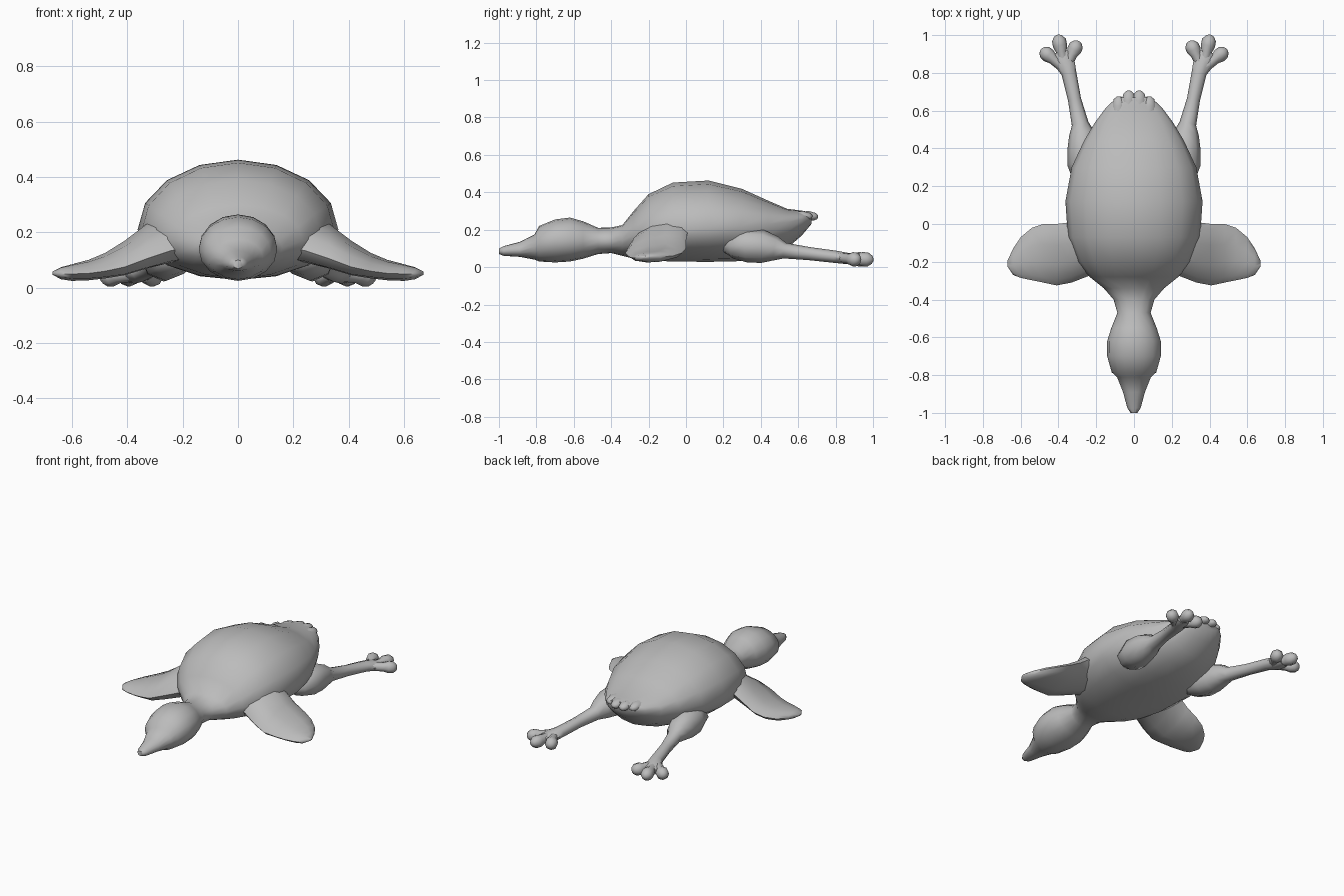
import bpy
import bmesh
from math import cos, sin, pi, radians
from mathutils import Vector

if "Cube" in bpy.data.objects:
    bpy.data.objects.remove(bpy.data.objects["Cube"])

grey = bpy.data.materials.new("plain grey")
grey.use_nodes = True
colour = (0.5, 0.5, 0.5, 1)
grey.diffuse_color = colour
grey.node_tree.nodes["Principled BSDF"].inputs["Base Color"].default_value = colour


def skin(name, rings, mirrored=False):
    """Bridge equal rings of points into a closed, smooth skin."""
    bm = bmesh.new()
    loops = [[bm.verts.new(p) for p in ring] for ring in rings]
    n = len(loops[0])
    for a, b in zip(loops, loops[1:]):
        for i in range(n):
            bm.faces.new((a[i], a[(i + 1) % n], b[(i + 1) % n], b[i]))
    bm.faces.new(loops[0])
    bm.faces.new(loops[-1])
    if mirrored:
        copy = bmesh.ops.duplicate(bm, geom=bm.verts[:] + bm.edges[:] + bm.faces[:])["geom"]
        for v in copy:
            if isinstance(v, bmesh.types.BMVert):
                v.co.x *= -1
    bmesh.ops.recalc_face_normals(bm, faces=bm.faces[:])
    mesh = bpy.data.meshes.new(name)
    bm.to_mesh(mesh)
    bm.free()
    mesh.materials.append(grey)
    obj = bpy.data.objects.new(name, mesh)
    bpy.context.scene.collection.objects.link(obj)
    bpy.ops.object.select_all(action="DESELECT")
    obj.select_set(True)
    bpy.context.view_layer.objects.active = obj
    bpy.ops.object.shade_smooth_by_angle(angle=radians(60))
    return obj


def body_ring(y, half, low, mid, high, sides=16):
    """Upright egg-shaped section with its widest point at height mid."""
    ring = []
    for i in range(sides):
        a = 2 * pi * i / sides
        c, s = cos(a), sin(a)
        rise = high - mid if s > 0 else mid - low
        ring.append((half * c, y, mid + rise * s))
    return ring


def tube(name, stations, sides=8, mirrored=True):
    """Round limb through (x, y, z, width radius, height radius) stations."""
    points = [Vector(s[:3]) for s in stations]
    rings = []
    for i, s in enumerate(stations):
        ahead = points[min(i + 1, len(points) - 1)] - points[max(i - 1, 0)]
        side = ahead.cross(Vector((0, 0, 1))).normalized()
        up = side.cross(ahead).normalized()
        rings.append([points[i] + side * s[3] * cos(2 * pi * k / sides)
                      + up * s[4] * sin(2 * pi * k / sides) for k in range(sides)])
    return skin(name, rings, mirrored)


# Beak, head, neck and body in one skin: y, half width, bottom, middle, top
skin("body_and_head", [body_ring(*r) for r in (
    (-1.0, .018, .07, .085, .1), (-.975, .035, .06, .085, .112),
    (-.89, .058, .055, .09, .135), (-.81, .09, .04, .11, .175),
    (-.785, .118, .03, .13, .22), (-.7, .142, .025, .14, .255),
    (-.62, .142, .03, .14, .265), (-.55, .12, .045, .14, .245),
    (-.47, .088, .07, .14, .21), (-.4, .108, .075, .14, .212),
    (-.34, .16, .06, .145, .225), (-.28, .235, .045, .17, .3),
    (-.2, .3, .035, .19, .39), (-.07, .35, .03, .2, .452),
    (.12, .363, .028, .21, .463), (.3, .33, .032, .22, .418),
    (.44, .265, .06, .23, .355), (.54, .205, .1, .24, .312),
    (.62, .145, .17, .255, .302), (.67, .09, .23, .265, .292))])

# Scalloped tail feathers
for i, (x, y) in enumerate(((-.08, .625), (-.028, .655), (.028, .655), (.08, .625))):
    tube("tail_feather_%d" % (i + 1), [
        (x, y - .09, .27, .03, .02), (x, y, .275, .036, .025),
        (x, y + .035, .27, .028, .02), (x, y + .05, .268, .012, .01)], 8, False)


# Wings: x, front y, front z, back y, back z, thickness
def wing_ring(x, y0, z0, y1, z1, thick, sides=10):
    ring = []
    for i in range(sides):
        a = 2 * pi * i / sides
        t = .5 - .5 * cos(a)
        ring.append((x, y0 + (y1 - y0) * t, z0 + (z1 - z0) * t + thick * sin(a)))
    return ring


skin("wings", [wing_ring(*r) for r in (
    (.14, -.26, .15, .06, .24, .08), (.24, -.275, .135, .04, .23, .08),
    (.33, -.31, .105, .01, .195, .07), (.41, -.325, .075, 0, .14, .055),
    (.48, -.31, .06, 0, .1, .042), (.54, -.298, .052, -.02, .076, .035),
    (.6, -.285, .05, -.07, .06, .03), (.64, -.27, .05, -.13, .055, .022),
    (.67, -.225, .052, -.195, .054, .006))], True)

# Legs: plump thigh narrowing to a thin shank and a flat foot
tube("legs", [
    (.23, .2, .11, .03, .03), (.24, .25, .115, .085, .07),
    (.26, .33, .115, .095, .09), (.27, .41, .11, .082, .088),
    (.275, .48, .1, .068, .065), (.285, .53, .088, .045, .042),
    (.315, .66, .072, .035, .035), (.345, .8, .055, .04, .033),
    (.375, .87, .045, .06, .03), (.385, .91, .04, .04, .024)])

# Three round-tipped toes on each foot
for label, x, y in (("inner", .3, .955), ("middle", .4, .985), ("outer", .48, .915)):
    start = Vector((.365, .82, .05))
    tip = Vector((x, y, .04))
    stations = []
    for t, r in ((0, .026), (.55, .028), (.75, .038), (.93, .037), (1.06, .022), (1.1, .008)):
        p = start.lerp(tip, t)
        stations.append((*p, r, r))
    tube(label + "_toes", stations)
